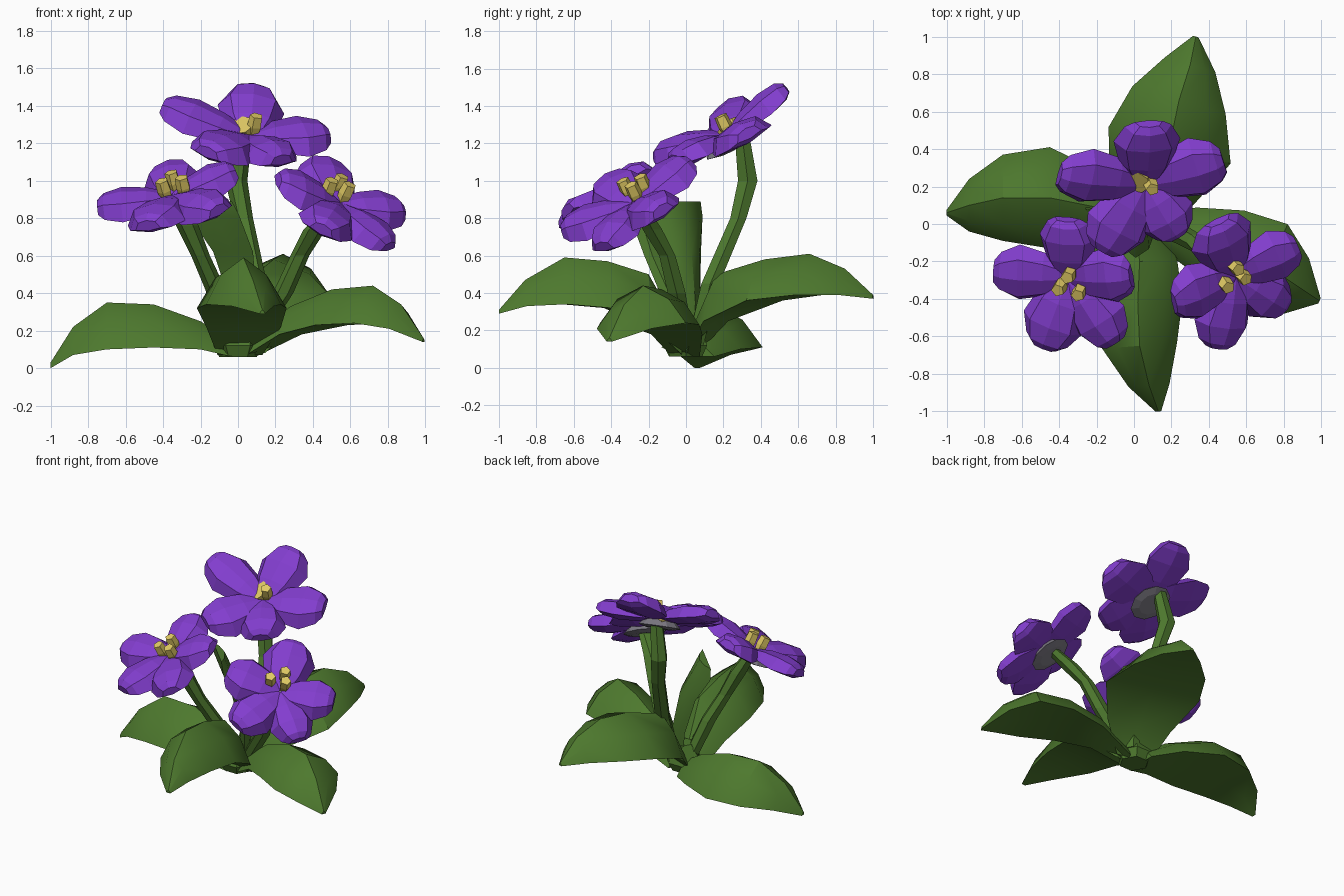
import bpy, bmesh, math
from mathutils import Vector as V

cube = bpy.data.objects.get("Cube")
if cube:
    bpy.data.objects.remove(cube, do_unlink=True)


def material(name, rgb):
    m = bpy.data.materials.new(name)
    m.use_nodes = True
    m.diffuse_color = (*rgb, 1)
    m.node_tree.nodes["Principled BSDF"].inputs["Base Color"].default_value = (*rgb, 1)
    return m


GREEN = material("leaf_green", (0.075, 0.19, 0.027))
PURPLE = material("petal_purple", (0.225, 0.047, 0.62))
YELLOW = material("stamen_yellow", (0.76, 0.6, 0.13))
GREY = material("calyx_grey", (0.21, 0.2, 0.235))
UP = V((0, 0, 1))


def loft(name, rows, mat):
    """Skin closed rings of points into a capped solid."""
    bm = bmesh.new()
    vs = [[bm.verts.new(p) for p in row] for row in rows]
    n = len(rows[0])
    for a, b in zip(vs, vs[1:]):
        for j in range(n):
            k = (j + 1) % n
            bm.faces.new((a[j], a[k], b[k], b[j]))
    bm.faces.new(vs[0])
    bm.faces.new(vs[-1])
    bmesh.ops.recalc_face_normals(bm, faces=bm.faces)
    mesh = bpy.data.meshes.new(name)
    bm.to_mesh(mesh)
    bm.free()
    mesh.materials.append(mat)
    ob = bpy.data.objects.new(name, mesh)
    bpy.context.collection.objects.link(ob)
    return ob


def ring(center, axis, radius, sides):
    x = axis.cross(V((0, 1, 0.2))).normalized()
    y = axis.cross(x).normalized()
    angles = [math.tau * i / sides for i in range(sides)]
    return [center + radius * (x * math.cos(a) + y * math.sin(a)) for a in angles]


def tube(name, path, radii, mat, axis=UP, sides=6):
    return loft(name, [ring(V(p), axis, r, sides) for p, r in zip(path, radii)], mat)


def leaf(name, heading, stations, hang=-UP):
    """Solid arched blade; each station is x, y, z, half width, depth."""
    side = V((heading[1], -heading[0], 0)).normalized()
    rows = []
    for x, y, z, w, depth in stations:
        p = V((x, y, z))
        row = [p + side * w * t + hang * depth * abs(t) ** 2
               for t in (-1, -0.6, 0, 0.6, 1)]
        rows.append(row + [p + hang * depth])
    ob = loft(name, rows, GREEN)
    ob.data.shade_smooth()
    ob.data.set_sharp_from_angle(angle=math.radians(30))


def petal(name, center, tip, normal, width):
    """Thick faceted petal, creased along the middle, with a blunt end."""
    u = tip - center
    side = normal.cross(u).normalized()
    n = u.cross(side).normalized()
    section = ((-1, -0.45), (-0.68, 0.65), (0, 0.95), (0.68, 0.65), (1, -0.45), (0, -0.75))
    stations = ((0.02, 0.38, 0.02), (0.34, 0.8, 0.06), (0.68, 1, 0.078),
                (0.93, 0.7, 0.065), (1.02, 0.42, 0.035))
    rows = [[center + u * t + side * width * w * a + n * h * b for a, b in section]
            for t, w, h in stations]
    loft(name, rows, PURPLE)


# Leaves
leaf("right_leaf", (-1, 0),
     [(-.03, .03, .14, .12, .08), (-.2, .09, .25, .2, .15), (-.45, .14, .34, .27, .23),
      (-.7, .14, .35, .23, .25), (-.88, .1, .22, .14, .15), (-1, .06, .03, .015, .03)])
leaf("back_leaf", (.3, 1),
     [(.03, .03, .2, .12, .12), (.09, .16, .5, .23, .25), (.19, .42, .58, .34, .22),
      (.24, .66, .61, .26, .22), (.3, .85, .53, .14, .14), (.33, 1, .39, .015, .02)])
leaf("front_leaf", (.08, -1),
     [(.01, -.03, .2, .12, .13), (.03, -.2, .5, .2, .28), (.02, -.42, .57, .24, .25),
      (.03, -.65, .59, .2, .25), (.08, -.86, .47, .11, .14), (.13, -1, .31, .015, .02)])
leaf("left_leaf", (.92, -.4),
     [(.06, 0, .16, .08, .1), (.28, -.05, .33, .15, .15), (.5, -.13, .42, .22, .19),
      (.72, -.23, .44, .25, .2), (.87, -.33, .34, .16, .13), (.99, -.41, .16, .015, .02)])
leaf("upright_leaf", (-1, -1),
     [(.06, .04, .1, .05, .04), (.08, .05, .35, .1, .07), (.03, .03, .62, .15, .08),
      (-.07, .01, .81, .19, .08), (-.11, 0, .89, .16, .05)], V((-.7, -.7, 0)))

# Root crown
tube("root_crown", [(0, 0, .06), (0, 0, .12), (.02, .01, .25)], (.1, .13, .07), GREEN)

# Flowers: centre, facing, petal tips with half widths, stem path
flowers = {
    "top": ((.06, .21, 1.23), (.14, -.45, .88),
            [(.08, .53, 1.49, .18), (.47, .33, 1.25, .18), (.23, -.06, 1.11, .16),
             (-.16, -.14, 1.15, .18), (-.39, .26, 1.4, .16)],
            [(.06, .05, .12), (.1, .13, .45), (.03, .28, .8), (-.01, .33, 1),
             (.03, .3, 1.24)]),
    "right": ((-.35, -.29, .91), (-.25, -.4, .88),
              [(-.36, .02, 1.07, .16), (-.02, -.28, 1.05, .16), (-.11, -.63, .84, .16),
               (-.48, -.65, .76, .17), (-.74, -.26, .86, .16)],
              [(-.02, 0, .12), (-.12, -.1, .42), (-.2, -.18, .6), (-.27, -.23, .76),
               (-.34, -.26, .89)]),
    "left": ((.54, -.28, .87), (.4, -.42, .82),
             [(.45, .01, 1.1, .18), (.87, -.13, .84, .16), (.8, -.44, .65, .15),
              (.45, -.65, .74, .16), (.22, -.42, 1, .17)],
             [(.06, 0, .12), (.24, -.05, .4), (.33, -.1, .6), (.41, -.18, .74),
              (.51, -.24, .85)]),
}
for label, (center, normal, tips, stem) in flowers.items():
    c, n = V(center), V(normal).normalized()
    for i, (x, y, z, w) in enumerate(tips):
        petal(f"{label}_petal_{i + 1}", c, V((x, y, z)), n, w)

    # Stem and calyx
    tube(f"{label}_stem", stem, (.05, .055, .05, .06, .045), GREEN)
    tube(f"{label}_calyx", [c - n * .07, c - n * .055, c + n * .01], (.09, .145, .08),
         GREY, n, 10)

# Stamens
stamens = {
    "top": [(.08, .235)],
    "right": [(-.33, -.245), (-.375, -.305), (-.28, -.33)],
    "left": [(.515, -.205), (.55, -.25), (.465, -.29)],
}
for label, spots in stamens.items():
    c, n = V(flowers[label][0]), V(flowers[label][1]).normalized()
    for i, (x, y) in enumerate(spots):
        d = V((x - c.x, y - c.y, 0))
        d.z = -(n.x * d.x + n.y * d.y) / n.z
        lean = (n + d).normalized()
        base = c + d
        tube(f"{label}_stamen_{i + 1}", [base, base + lean * .06, base + lean * .12],
             (.028, .04, .036), YELLOW, lean, 5)

# Broad anther facing forward in the top flower
face = V((-.25, -.6, .7)).normalized()
anther = V((.025, .24, 1.275))
tube("top_anther", [anther - face * .04, anther + face * .03], (.06, .07), YELLOW, face, 7)
